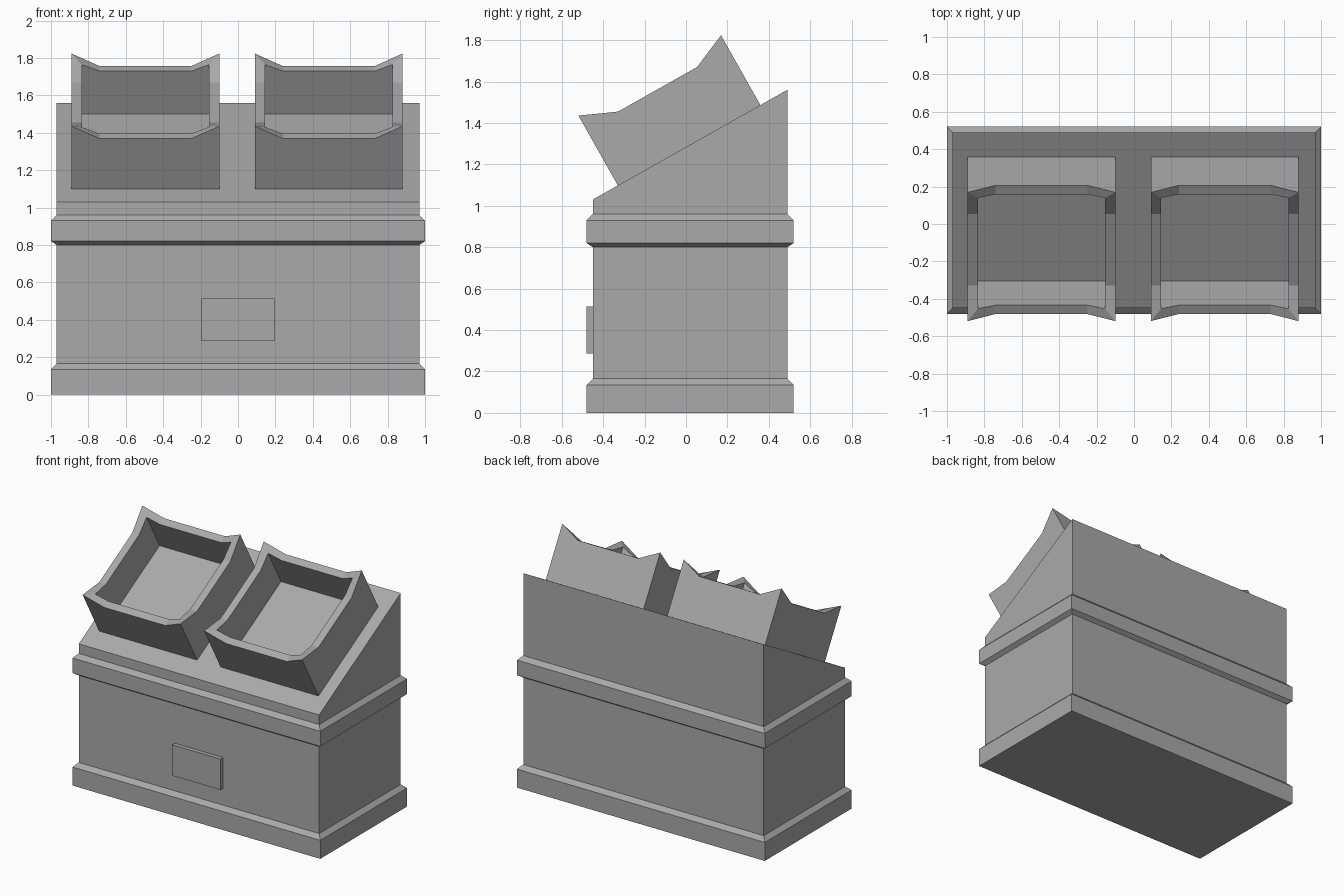
import bpy
import bmesh
import math
from mathutils import Matrix

cube = bpy.data.objects.get("Cube")
if cube:
    bpy.data.objects.remove(cube, do_unlink=True)

grey = bpy.data.materials.new("plain_grey")
grey.use_nodes = True
colour = (0.4, 0.4, 0.4, 1)
grey.diffuse_color = colour
grey.node_tree.nodes["Principled BSDF"].inputs["Base Color"].default_value = colour


def finish(name, bm):
    bmesh.ops.recalc_face_normals(bm, faces=bm.faces)
    mesh = bpy.data.meshes.new(name)
    bm.to_mesh(mesh)
    bm.free()
    mesh.materials.append(grey)
    obj = bpy.data.objects.new(name, mesh)
    bpy.context.collection.objects.link(obj)
    return obj


def bridge(bm, a, b):
    for i in range(len(a)):
        j = (i + 1) % len(a)
        bm.faces.new((a[i], a[j], b[j], b[i]))


# Counter body: stacked rectangles with flared trims and a sloping top
HALF_X, FRONT, BACK, TRIM = 0.97, -0.45, 0.49, 0.03
LOW, HIGH = 1.03, 1.56


def rectangle(bm, grow, z_front, z_back):
    x, f, b = HALF_X + grow, FRONT - grow, BACK + grow
    return [bm.verts.new(p) for p in
            ((-x, f, z_front), (x, f, z_front), (x, b, z_back), (-x, b, z_back))]


bm = bmesh.new()
levels = [(0, TRIM), (0.135, TRIM), (0.165, 0), (0.80, 0),
          (0.82, TRIM), (0.93, TRIM), (0.96, 0)]
rings = [rectangle(bm, grow, z, z) for z, grow in levels]
rings.append(rectangle(bm, 0, LOW, HIGH))
for lower, upper in zip(rings, rings[1:]):
    bridge(bm, lower, upper)
bm.faces.new(rings[0])
bm.faces.new(rings[-1])
finish("counter_body", bm)

# Front plate
bm = bmesh.new()
bmesh.ops.create_cube(bm, size=1, matrix=Matrix.Translation((0, -0.463, 0.4))
                      @ Matrix.Diagonal((0.39, 0.035, 0.225, 1)))
finish("front_plate", bm)

# Open bins with raised rim corners, tilted to lie on the slope
SIZE, WALL, FLOOR = 0.79, 0.055, 0.047
RIM, INNER_PEAK, OUTER_PEAK = 0.31, 0.35, 0.387
STEP_X, STEP_Y = 0.15, 0.176


def bin_ring(bm, inset, edge, peak):
    """Twelve points: each corner with a break point on either side."""
    h = SIZE / 2
    c, bx, by = h - inset, h - STEP_X, h - STEP_Y
    points = []
    for sx, sy in ((-1, -1), (1, -1), (1, 1), (-1, 1)):
        beside_x = (sx * bx, sy * c, edge)
        corner = (sx * c, sy * c, peak)
        beside_y = (sx * c, sy * by, edge)
        order = (beside_y, corner, beside_x)
        points += order if sx == sy else order[::-1]
    return [bm.verts.new(p) for p in points]


tilt = math.atan2(HIGH - LOW, BACK - FRONT)
for name, x in (("right_bin", -0.495), ("left_bin", 0.485)):
    bm = bmesh.new()
    loops = [bin_ring(bm, 0, 0, 0),
             bin_ring(bm, 0, RIM, OUTER_PEAK),
             bin_ring(bm, WALL, RIM, INNER_PEAK),
             bin_ring(bm, WALL, FLOOR, FLOOR)]
    for a, b in zip(loops, loops[1:]):
        bridge(bm, a, b)
    bm.faces.new(loops[0])
    bm.faces.new(loops[-1])
    tray = finish(name, bm)
    tray.location = (x, 0.015, LOW + (0.015 - FRONT) * math.tan(tilt))
    tray.rotation_euler.x = tilt
